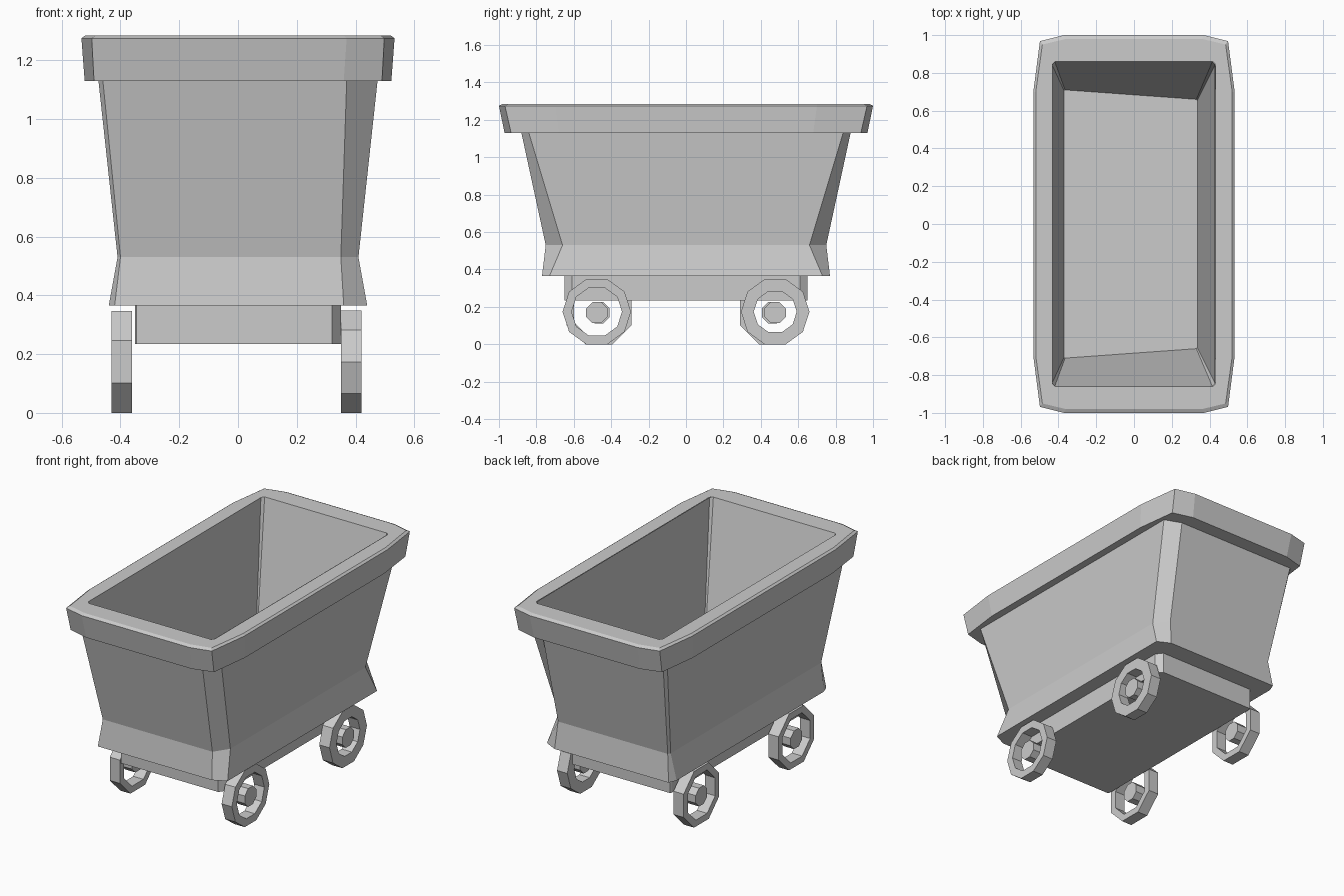
import bpy, bmesh
from math import cos, sin, pi

if "Cube" in bpy.data.objects:
    bpy.data.objects.remove(bpy.data.objects["Cube"])


def mesh_object(name, bm):
    me = bpy.data.meshes.new(name)
    bm.to_mesh(me)
    bm.free()
    ob = bpy.data.objects.new(name, me)
    bpy.context.collection.objects.link(ob)
    return ob


def ring(z, right, left):
    """Outline from the back-right and back-left corners (side to end), mirrored to the front."""
    pts = list(right) + [(-x, y) for x, y in reversed(left)]
    pts += [(-x, -y) for x, y in left] + [(x, -y) for x, y in reversed(right)]
    return [(x, y, z) for x, y in pts]


def loft(name, rings, cap_first=False, cap_last=False):
    bm = bmesh.new()
    vs = [[bm.verts.new(p) for p in r] for r in rings]
    n = len(vs[0])
    for a, b in zip(vs, vs[1:]):
        for i in range(n):
            j = (i + 1) % n
            bm.faces.new((a[i], a[j], b[j], b[i]))
    if cap_first:
        bm.faces.new(vs[0][::-1])
    if cap_last:
        bm.faces.new(vs[-1])
    return mesh_object(name, bm)


# Tub outer walls, flaring outwards above a skirt
loft("tub", [
    ring(0.365, [(0.44, 0.73), (0.36, 0.77)], [(0.44, 0.72), (0.42, 0.77)]),
    ring(0.53, [(0.41, 0.66), (0.35, 0.75)], [(0.41, 0.735), (0.40, 0.75)]),
    ring(1.13, [(0.475, 0.84), (0.37, 0.88)], [(0.475, 0.86), (0.46, 0.88)]),
], cap_first=True)

# Inside walls and floor
loft("tub_lining", [
    ring(1.285, [(0.43, 0.845), (0.415, 0.86)], [(0.435, 0.845), (0.42, 0.86)]),
    ring(0.52, [(0.335, 0.655), (0.33, 0.66)], [(0.37, 0.705), (0.365, 0.71)]),
], cap_last=True)

# Thick rim with blunt corners
under = [(0.46, 0.65), (0.455, 0.83), (0.35, 0.86)]
low = [(0.522, 0.68), (0.49, 0.935), (0.36, 0.97)]
top = [(0.533, 0.70), (0.498, 0.968), (0.37, 1.0)]
crest = [(0.52, 0.70), (0.485, 0.95), (0.36, 0.98)]
lip = [(0.432, 0.60), (0.432, 0.845), (0.417, 0.86)]
loft("rim", [ring(z, c, c) for z, c in
             ((1.13, under), (1.13, low), (1.275, top), (1.285, crest), (1.285, lip))])

# Underframe
frame = [(0.35, 0.61), (0.32, 0.65)], [(0.35, 0.64), (0.345, 0.65)]
loft("underframe", [ring(0.235, *frame), ring(0.37, *frame)], True, True)


def circle(x, y, z, r, n):
    # flat-topped polygon in the wheel plane
    start = pi / 2 + pi / n
    return [(x, y + r * cos(start + 2 * pi * i / n), z + r * sin(start + 2 * pi * i / n))
            for i in range(n)]


def wheel(name, x0, x1, y, outer, inner, sides):
    z = outer * cos(pi / sides)
    o0, o1 = circle(x0, y, z, outer, sides), circle(x1, y, z, outer, sides)
    i0, i1 = circle(x0, y, z, inner, sides), circle(x1, y, z, inner, sides)
    loft(name + "_tyre", [i0, o0, o1, i1, i0])
    loft(name + "_hub", [circle(x0, y, z - 0.005, 0.061, 8), circle(x1, y, z - 0.005, 0.061, 8)],
         True, True)


# Four wheels, ten-sided on the right and eight-sided on the left
wheel("front_right_wheel", 0.35, 0.42, -0.477, 0.183, 0.135, 10)
wheel("back_right_wheel", 0.35, 0.42, 0.477, 0.183, 0.115, 10)
wheel("front_left_wheel", -0.43, -0.36, -0.465, 0.188, 0.145, 8)
wheel("back_left_wheel", -0.43, -0.36, 0.463, 0.188, 0.145, 8)
